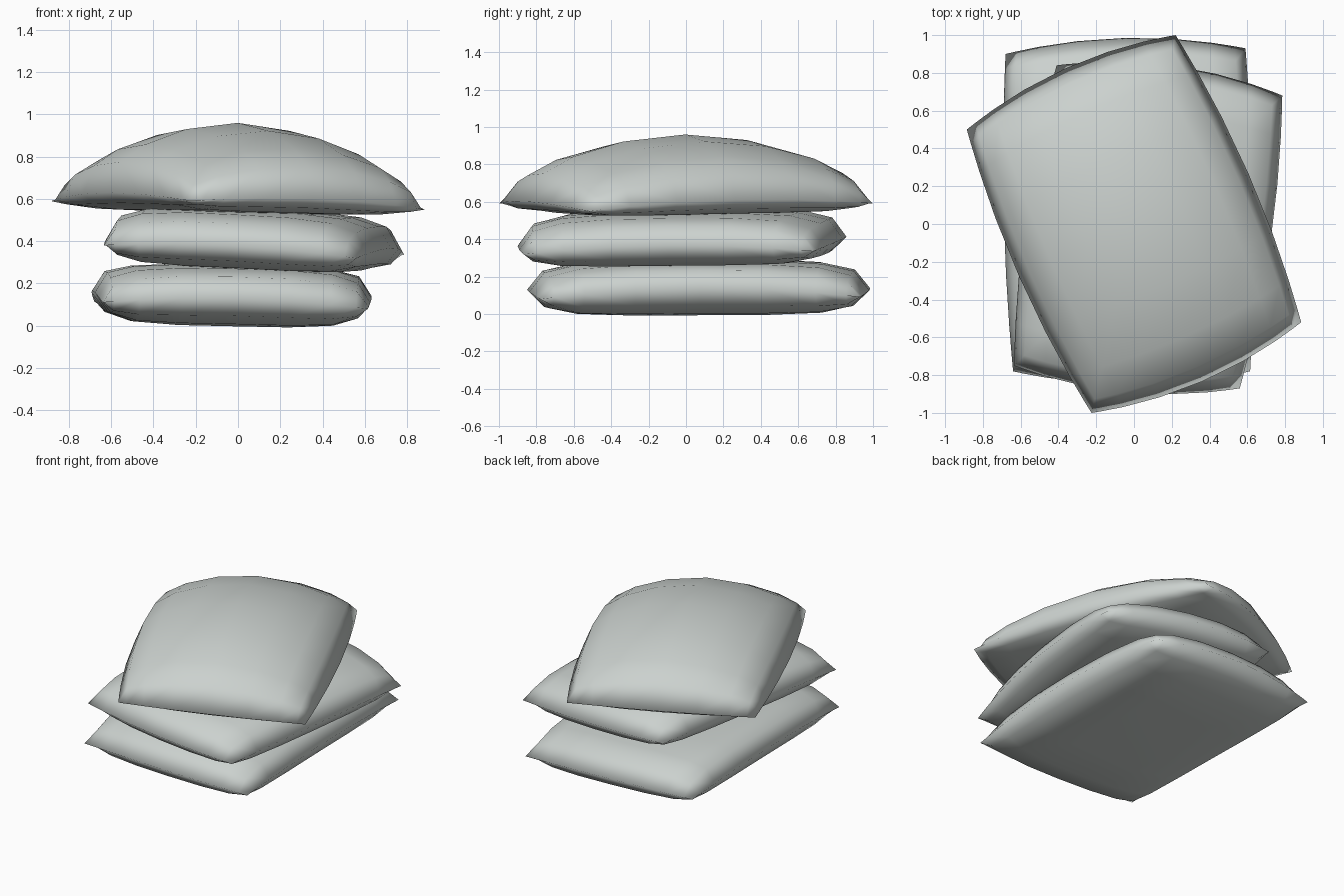
import bpy
import bmesh
from mathutils import Vector

cube = bpy.data.objects.get("Cube")
if cube:
    bpy.data.objects.remove(cube, do_unlink=True)

# One pale cloth colour for all the sacks
cloth = bpy.data.materials.new("pale_grey_cloth")
cloth.use_nodes = True
colour = (0.60, 0.64, 0.62, 1.0)
cloth.diffuse_color = colour
bsdf = next(n for n in cloth.node_tree.nodes if n.type == 'BSDF_PRINCIPLED')
bsdf.inputs["Base Color"].default_value = colour
bsdf.inputs["Roughness"].default_value = 0.8

# Grid lines across a sack, with a narrow steep rim beside the seam
HALF = [0.4, 0.72, 0.91, 1.0]
LINES = [-t for t in reversed(HALF)] + [0.0] + HALF
LAST = len(LINES) - 1


def puff(t, power):
    """Cross-section of a stuffed sack: full in the middle, closed at the seam."""
    return max(0.0, 1 - abs(t) ** power) ** 0.46


def make_sack(name, corners, bulge, lift, up, down, power):
    """Corners run front left of the plan, front right, back right, back left.
    Bulge and lift are given for the long sides, then for the short ends."""
    a, b, c, d = [Vector(p) for p in corners]
    along_u = ((b + c) - (a + d)).normalized()
    along_v = ((c + d) - (a + b)).normalized()
    along_u.z = along_v.z = 0
    bm = bmesh.new()

    def seam_point(u, v):
        s, t = (u + 1) / 2, (v + 1) / 2
        p = a.lerp(b, s).lerp(d.lerp(c, s), t)
        p += along_u * bulge[0] * u * (1 - v * v)
        p += along_v * bulge[1] * v * (1 - u * u)
        # The seam sags at the corners and rides higher along the sides
        p.z += lift[0] * u ** 6 * (1 - v * v) + lift[1] * v ** 6 * (1 - u * u)
        return p

    # Upper and lower skins share the seam vertices
    upper, lower = {}, {}
    for i, u in enumerate(LINES):
        for j, v in enumerate(LINES):
            p = seam_point(u, v)
            if i in (0, LAST) or j in (0, LAST):
                upper[i, j] = lower[i, j] = bm.verts.new(p)
            else:
                rise = puff(u, power) * puff(v, power)
                sink = puff(u, 6) * puff(v, 6)
                upper[i, j] = bm.verts.new(p + Vector((0, 0, up * rise)))
                lower[i, j] = bm.verts.new(p - Vector((0, 0, down * sink)))
    for i in range(LAST):
        for j in range(LAST):
            loop = [(i, j), (i + 1, j), (i + 1, j + 1), (i, j + 1)]
            bm.faces.new([upper[k] for k in loop])
            bm.faces.new([lower[k] for k in reversed(loop)])
    for face in bm.faces:
        face.smooth = True

    mesh = bpy.data.meshes.new(name)
    bm.to_mesh(mesh)
    bm.free()
    mesh.materials.append(cloth)
    obj = bpy.data.objects.new(name, mesh)
    bpy.context.collection.objects.link(obj)
    return obj


# Flat sack on the ground
make_sack("bottom_sack",
          [(-0.64, -0.78, 0.11), (0.615, -0.78, 0.08),
           (0.59, 0.93, 0.09), (-0.68, 0.90, 0.115)],
          bulge=(0.03, 0.07), lift=(0.055, 0.035), up=0.19, down=0.10, power=4.5)

# Slightly turned sack in the middle
make_sack("middle_sack",
          [(-0.635, -0.75, 0.38), (0.56, -0.87, 0.32),
           (0.785, 0.68, 0.335), (-0.41, 0.84, 0.41)],
          bulge=(0.05, 0.08), lift=(0.04, 0.03), up=0.19, down=0.09, power=4.5)

# Domed sack on top, turned the other way
make_sack("top_sack",
          [(-0.225, -1.0, 0.59), (0.885, -0.52, 0.55),
           (0.22, 1.0, 0.59), (-0.885, 0.50, 0.59)],
          bulge=(0.06, 0.08), lift=(0.04, 0.03), up=0.38, down=0.045, power=1.85)
